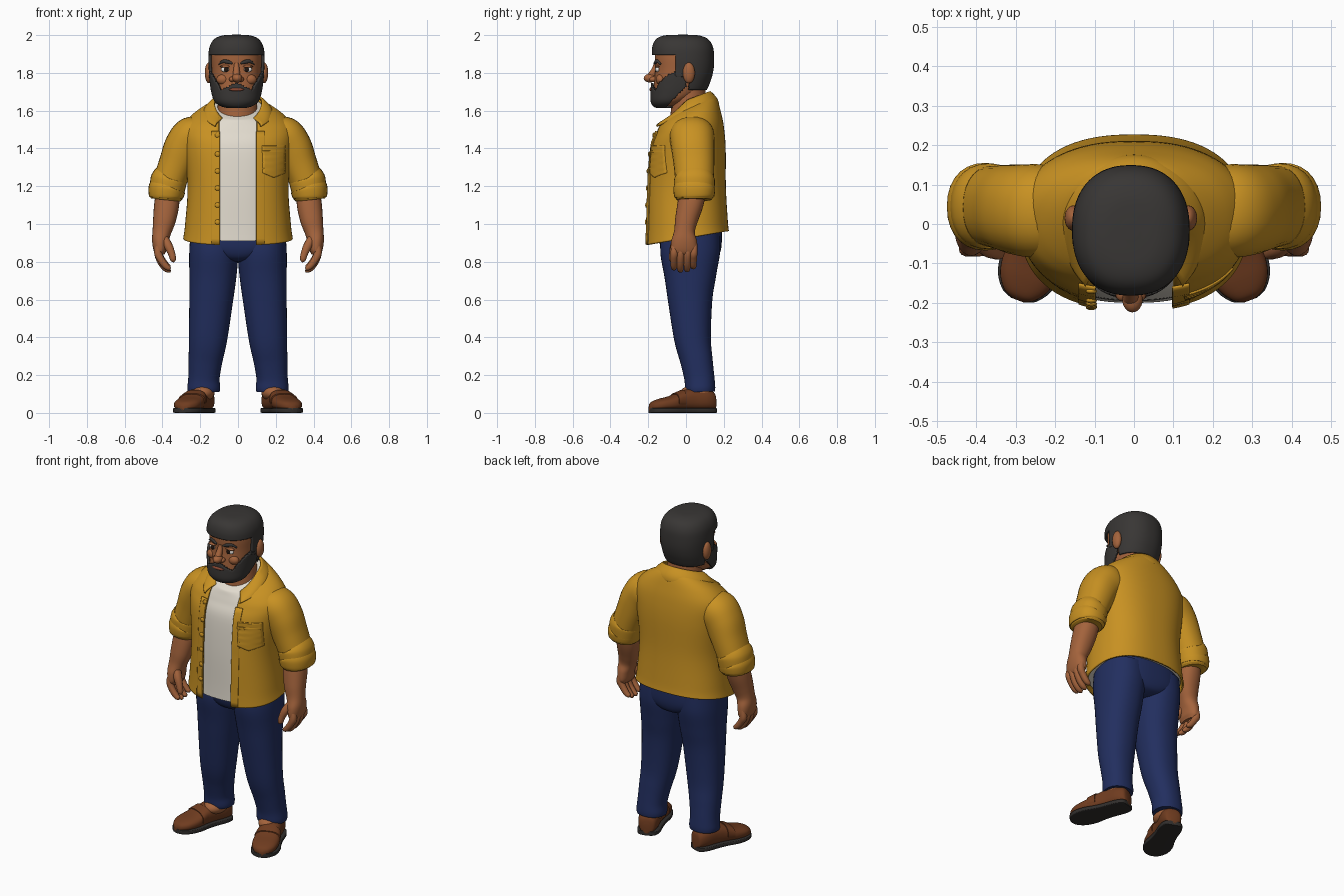
import bpy, bmesh, math
from mathutils import Vector

if "Cube" in bpy.data.objects:
    bpy.data.objects.remove(bpy.data.objects["Cube"])

def mat(name, *c):
    m = bpy.data.materials.new(name)
    m.diffuse_color = (*c, 1)
    m.use_nodes = True
    m.node_tree.nodes["Principled BSDF"].inputs["Base Color"].default_value = m.diffuse_color
    return m

SKIN = mat("skin", .37, .125, .045)
HAIR = mat("dark hair", .04, .037, .035)
SHIRT = mat("mustard cloth", .58, .285, .016)
TEE = mat("cream cloth", .76, .71, .62)
DENIM = mat("navy denim", .016, .028, .115)
LEATHER = mat("brown leather", .16, .045, .014)
SOLE = mat("dark sole", .03, .027, .025)
WHITE = mat("eye white", .8, .78, .74)
IRIS = mat("dark iris", .015, .008, .005)
LIP = mat("lip", .27, .07, .035)

def finish(name, bm, m, thick=0):
    bmesh.ops.recalc_face_normals(bm, faces=bm.faces)
    me = bpy.data.meshes.new(name)
    bm.to_mesh(me)
    bm.free()
    me.materials.append(m)
    me.polygons.foreach_set("use_smooth", [True] * len(me.polygons))
    me.set_sharp_from_angle(angle=math.radians(50))
    o = bpy.data.objects.new(name, me)
    bpy.context.collection.objects.link(o)
    if thick:
        s = o.modifiers.new("thickness", 'SOLIDIFY')
        s.thickness, s.offset = thick, 0
    return o

def loft(name, rings, m, closed=True, caps=True, thick=0, keep=None):
    bm = bmesh.new()
    vs = [[bm.verts.new(p) for p in r] for r in rings]
    k = len(rings[0])
    for a, b in zip(vs, vs[1:]):
        for i in range(k if closed else k - 1):
            q = (a[i], a[(i + 1) % k], b[(i + 1) % k], b[i])
            if keep is None or keep(sum((v.co for v in q), Vector()) / 4):
                bm.faces.new(q)
    if caps and closed:
        bm.faces.new(vs[0])
        bm.faces.new(vs[-1])
    loose = [v for v in bm.verts if not v.link_faces]
    bmesh.ops.delete(bm, geom=loose, context='VERTS')
    return finish(name, bm, m, thick)

def smooth(rows, n=6):
    """Catmull-Rom through rows of numbers"""
    out = []
    for i in range(len(rows) - 1):
        p = [rows[max(0, min(len(rows) - 1, i + j))] for j in (-1, 0, 1, 2)]
        for s in range(n):
            t = s / n
            out.append([.5 * (2*b + (c-a)*t + (2*a-5*b+4*c-d)*t*t + (3*b-a-3*c+d)*t**3)
                        for a, b, c, d in zip(*p)])
    return out + [list(rows[-1])]

def power(v, e):
    return math.copysign(abs(v) ** e, v)

def circle(k):
    return [2 * math.pi * i / k for i in range(k)]

def ring(row, ts, cx=0, grow=0):
    """Horizontal rounded section, angle 0 at the front"""
    z, a, yf, yb, n, tilt = row
    yc, b = (yf + yb) / 2, (yb - yf) / 2 + grow
    pts = []
    for t in ts:
        y = -b * power(math.cos(t), 2 / n)
        pts.append((cx + (a + grow) * power(math.sin(t), 2 / n), yc + y, z + tilt * y))
    return pts

def front_y(rows, x, z):
    r = min(rows, key=lambda q: abs(q[0] - z))
    u = min(.97, abs(x) / r[1])
    return (r[2] + r[3]) / 2 - (r[3] - r[2]) / 2 * (1 - u ** r[4]) ** (1 / r[4])

def tube(name, pts, m, sx=1, k=28):
    """Oval tube; rows are x, y, z, radius across, radius in depth"""
    s = smooth(pts)
    rings = []
    for i, p in enumerate(s):
        T = Vector(s[min(i + 1, len(s) - 1)][:3]) - Vector(s[max(i - 1, 0)][:3])
        T.normalize()
        U = T.cross(Vector((0, 1, 0))).normalized()
        V = U.cross(T)
        c = Vector(p[:3])
        r = [c + U * max(p[3], .002) * power(math.cos(t), .9) + V * max(p[4], .002) * power(math.sin(t), .9)
             for t in circle(k)]
        rings.append([(sx * v.x, v.y, v.z) for v in r])
    return loft(name, rings, m)

def ball(name, c, r, m):
    bm = bmesh.new()
    bmesh.ops.create_uvsphere(bm, u_segments=24, v_segments=14, radius=1)
    for v in bm.verts:
        v.co = Vector([c[i] + r[i] * v.co[i] for i in range(3)])
    return finish(name, bm, m)

# Torso: open shirt over a tee
torso = smooth([(.925, .285, -.213, .222, 2.4, .17), (1.0, .275, -.21, .216, 2.4, .1),
                (1.2, .262, -.205, .206, 2.4, 0), (1.4, .282, -.188, .205, 2.4, 0),
                (1.5, .29, -.158, .195, 2.3, .1), (1.56, .25, -.142, .178, 2.2, .25),
                (1.60, .19, -.132, .16, 2, .4), (1.615, .135, -.122, .14, 2, .5)])
rings = []
for r in torso:
    t0 = math.asin((.1 / r[1]) ** (r[4] / 2))
    rings.append(ring(r, [t0 + (2 * math.pi - 2 * t0) * i / 72 for i in range(73)]))
loft("open_shirt", rings, SHIRT, closed=False, thick=.01)
loft("tee", [ring((r[0] + .02 * (i < 4), *r[1:]), circle(72), 0, -.013) for i, r in enumerate(torso)], TEE)

def patch(name, x0, x1, z0, z1, off, point=0):
    rings = []
    for j in range(21):
        row = []
        for i in range(11):
            x = x0 + (x1 - x0) * i / 10
            z = z0 + (z1 - z0) * j / 20 - point * (1 - abs(i / 5 - 1)) * (1 - j / 20)
            row.append((x, front_y(torso, x, z) - off, z))
        rings.append(row)
    loft(name, rings, SHIRT, closed=False, thick=.007)

for sx, side in ((1, "left"), (-1, "right")):
    patch("placket_" + side, sx * .097, sx * .14, .892, 1.49, .005)
patch("chest_pocket", .13, .248, 1.27, 1.41, .006, .025)
patch("pocket_hem", .127, .25, 1.375, 1.415, .010)
for i, z in enumerate((1.47, 1.37, 1.28, 1.19, 1.10, 1.01)):
    ball(f"button_{i}", (-.108, front_y(torso, .108, z) - .011, z), (.014, .007, .014), SHIRT)

# Collar folded down around the neck
rings = []
for f in [i / 8 for i in range(9)]:
    row = []
    for i in range(61):
        t = .72 + (2 * math.pi - 1.44) * i / 60
        c, s = math.cos(t), math.sin(t)
        zt = 1.655 - (.13 if c > 0 else .045) * c
        zo = 1.585 - (.09 if c > 0 else .04) * c
        bulge = .012 * math.sin(math.pi * f)
        a = .125 + .058 * f + bulge
        b = (.135 + .083 * f if c > 0 else .118 + .045 * f) + bulge
        row.append((a * s, .008 - b * c, zt + (zo - zt) * f))
    rings.append(row)
loft("shirt_collar", rings, SHIRT, closed=False, thick=.01)

# Neck and head
HX = -.008
loft("neck", [ring(r, circle(40), -.003) for r in smooth(
    [(1.48, .115, -.09, .12, 2, 0), (1.6, .106, -.08, .115, 2, 0),
     (1.7, .1, -.07, .104, 2, 0), (1.78, .1, -.06, .1, 2, 0)])], SKIN)
head = smooth([(1.622, .045, -.150, -.06, 2, 0), (1.632, .076, -.163, -.03, 2.1, 0),
               (1.655, .103, -.172, .02, 2.2, 0), (1.70, .118, -.172, .085, 2.3, 0),
               (1.76, .127, -.168, .115, 2.3, 0), (1.82, .131, -.163, .13, 2.3, 0),
               (1.88, .133, -.165, .133, 2.3, 0), (1.93, .127, -.163, .127, 2.3, 0),
               (1.965, .105, -.145, .104, 2.3, 0), (1.983, .065, -.105, .06, 2.2, 0),
               (1.987, .012, -.03, -.0, 2, 0)], 9)
loft("head", [ring(r, circle(64), HX) for r in head], SKIN)
shell = [ring((r[0] + .008 * min(1, max(0, (r[0] - 1.85) / .12)), *r[1:]), circle(160), HX, .009) for r in head]

def is_hair(p):
    if p.y > .015:
        return p.z > 1.715
    if p.y > -.055:
        return p.z > 1.78
    return p.z > 1.895

def is_beard(p):
    x = abs(p.x - HX)
    top = 1.748 - .5 * x if x < .08 else 1.708 + 1.7 * (x - .08)
    if p.y > -.055:
        top = 1.80
    return p.y < .0 and 1.60 + max(0, p.y + .13) < p.z < top

loft("hair", shell, HAIR, keep=is_hair, thick=.014).data.polygons
# Close the crown of the hair
ball("hair_crown", (HX, -.02, 1.975), (.06, .08, .024), HAIR)
loft("beard", shell, HAIR, caps=False, keep=is_beard, thick=.014)
ball("chin_beard", (HX, -.135, 1.652), (.07, .05, .036), HAIR)

# Face
ball("nose_tip", (HX + .004, -.190, 1.772), (.026, .034, .023), SKIN)
tube("nose_bridge", [(HX, -.158, 1.85, .012, .012), (HX, -.165, 1.82, .016, .016),
                     (HX, -.183, 1.785, .02, .02), (HX, -.19, 1.772, .02, .02)], SKIN)
ball("mouth", (HX, -.184, 1.712), (.04, .010, .009), LIP)
for sx, side in ((1, "left"), (-1, "right")):
    ex = .057
    ey = front_y(head, ex, 1.818)
    ball("eye_" + side, (HX + sx * ex, ey + .003, 1.818), (.025, .012, .015), WHITE)
    ball("iris_" + side, (HX + sx * (ex - .003), ey - .007, 1.818), (.0125, .005, .0125), IRIS)
    ball("eyelid_" + side, (HX + sx * ex, ey + .003, 1.834), (.03, .014, .008), SKIN)
    ball("nostril_" + side, (HX + sx * .024, -.175, 1.766), (.015, .02, .014), SKIN)
    ball("cheek_" + side, (HX + sx * .07, -.135, 1.765), (.036, .025, .028), SKIN)
    tube("eyebrow_" + side, [(HX + sx * x, front_y(head, x, 1.855) - .002, z, r, .007) for x, z, r in
         ((.022, 1.850, .005), (.045, 1.858, .010), (.07, 1.861, .009), (.093, 1.846, .003))], HAIR, k=12)
    ball("ear_" + side, (HX + sx * .146, .015, 1.80), (.022, .032, .055), SKIN)

# Arms, legs and shoes, mirrored
def shoe_ring(s, w, z0, z1, n, sx):
    d = Vector((.13, -.345, 0))
    side = Vector((-d.y, d.x, 0)).normalized()
    c = Vector((.165, .152, 0)) + d * s
    pts = []
    for t in circle(32):
        p = c + side * w * power(math.cos(t), 2 / n)
        pts.append((sx * p.x, p.y, (z0 + z1) / 2 + (z1 - z0) / 2 * power(math.sin(t), 2 / n)))
    return pts

shoe = smooth([(0, .02, .07), (.03, .046, .11), (.15, .06, .128), (.35, .06, .13), (.5, .064, .117),
               (.68, .075, .09), (.85, .068, .074), (.96, .042, .058), (1, .012, .038)])
for sx, side in ((1, "left"), (-1, "right")):
    tube("sleeve_" + side, [(.17, .03, 1.48, .07, .10), (.235, .032, 1.465, .108, .118),
         (.285, .036, 1.41, .105, .115), (.325, .042, 1.32, .094, .108),
         (.36, .045, 1.23, .088, .102), (.375, .045, 1.18, .085, .098)], SHIRT, sx)
    tube("rolled_cuff_" + side, [(.362, .045, 1.245, .084, .098), (.366, .045, 1.235, .096, .108),
         (.374, .044, 1.19, .094, .107), (.381, .043, 1.145, .088, .102),
         (.383, .043, 1.128, .078, .092)], SHIRT, sx)
    tube("cuff_fold_" + side, [(.372, .045, 1.195, .09, .104), (.376, .044, 1.185, .098, .111),
         (.381, .043, 1.15, .093, .107), (.382, .043, 1.138, .086, .10)], SHIRT, sx)
    tube("forearm_" + side, [(.37, .04, 1.18, .062, .07), (.378, .022, 1.10, .066, .068),
         (.39, .002, 1.02, .06, .06), (.403, -.008, .96, .05, .055),
         (.412, -.01, .91, .043, .068), (.412, -.01, .86, .034, .07),
         (.408, -.01, .835, .02, .055)], SKIN, sx)
    for i, (y, dz) in enumerate(((-.06, .012), (-.026, 0), (.01, .003), (.043, .018))):
        tube(f"finger_{i}_" + side, [(.415, y, .9, .016, .016), (.423, y - .002, .85, .021, .02),
             (.408, y - .004, .80 + dz, .019, .019), (.382, y - .004, .765 + dz, .017, .017),
             (.362, y - .004, .752 + dz, .011, .012), (.356, y - .004, .75 + dz, .002, .002)], SKIN, sx, 14)
    tube("thumb_" + side, [(.40, -.03, .94, .02, .024), (.372, -.058, .89, .023, .024),
         (.352, -.07, .845, .019, .019), (.343, -.074, .81, .015, .015),
         (.341, -.075, .797, .002, .002)], SKIN, sx, 14)
    tube("trouser_leg_" + side, [(.125, .025, .96, .125, .155), (.128, .022, .85, .130, .158),
         (.133, .022, .73, .125, .138), (.142, .022, .6, .116, .118), (.158, .034, .4, .102, .098),
         (.172, .055, .28, .09, .086), (.18, .07, .19, .083, .08), (.181, .075, .135, .087, .08),
         (.181, .076, .112, .084, .077)], DENIM, sx, 40)
    ball("ankle_" + side, (sx * .188, .055, .105), (.064, .085, .045), SKIN)
    loft("loafer_" + side, [shoe_ring(s, w, .012, h, 2.5, sx) for s, w, h in shoe], LEATHER)
    loft("loafer_sole_" + side, [shoe_ring(s, w + .006, 0, .026, 8, sx) for s, w, h in shoe], SOLE)
    loft("loafer_strap_" + side, [shoe_ring(s, w + .004, .022, h + .005, 2.5, sx)
                                  for s, w, h in shoe if .48 < s < .63], LEATHER)

# Trouser seat
loft("trouser_seat", [ring(r, circle(56)) for r in smooth(
    [(.80, .06, -.06, .12, 2, 0), (.82, .15, -.11, .165, 2.2, 0), (.87, .245, -.135, .186, 2.5, 0),
     (.95, .25, -.142, .19, 2.5, 0), (1.0, .24, -.14, .185, 2.5, 0)])], DENIM)
